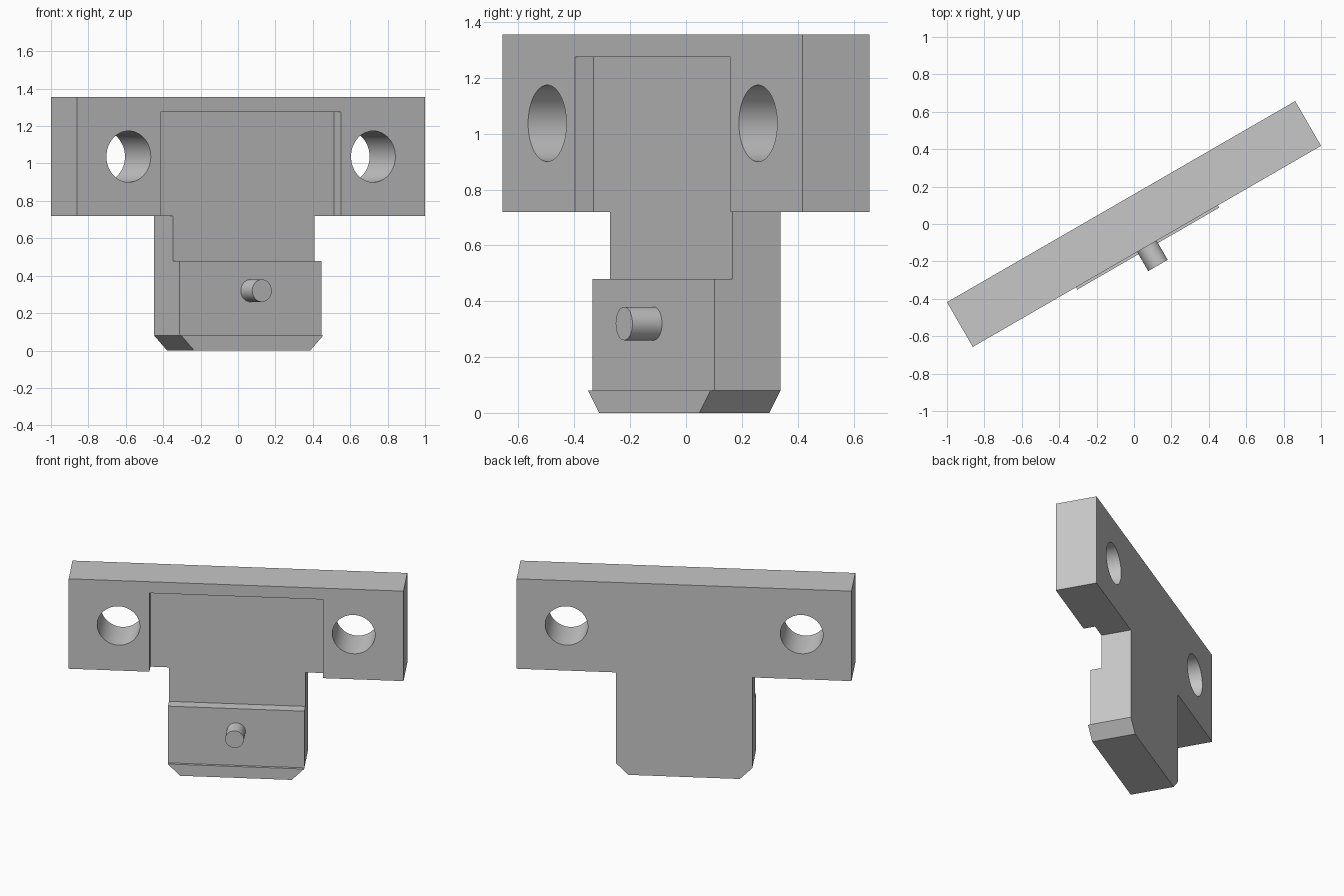
import bpy, bmesh, math
from mathutils import Matrix

default = bpy.data.objects.get("Cube")
if default:
    bpy.data.objects.remove(default, do_unlink=True)

TURN = Matrix.Rotation(math.radians(30), 4, 'Z')

grey = bpy.data.materials.new("light_grey")
grey.use_nodes = True
colour = (0.57, 0.57, 0.57, 1)
grey.diffuse_color = colour
grey.node_tree.nodes["Principled BSDF"].inputs["Base Color"].default_value = colour


def extrude(name, outline, front, back):
    """Extrude an (x, z) outline along the depth axis, turned with the bracket."""
    bm = bmesh.new()
    face = bm.faces.new([bm.verts.new((x, front, z)) for x, z in outline])
    made = bmesh.ops.extrude_face_region(bm, geom=[face])["geom"]
    verts = [g for g in made if isinstance(g, bmesh.types.BMVert)]
    bmesh.ops.translate(bm, verts=verts, vec=(0, back - front, 0))
    bmesh.ops.recalc_face_normals(bm, faces=bm.faces)
    bm.transform(TURN)
    mesh = bpy.data.meshes.new(name)
    bm.to_mesh(mesh)
    bm.free()
    mesh.materials.append(grey)
    obj = bpy.data.objects.new(name, mesh)
    bpy.context.collection.objects.link(obj)
    return obj


def rect(half, low, high):
    return [(-half, low), (half, low), (half, high), (-half, high)]


def circle(x, z, r, n=64):
    steps = [2 * math.pi * i / n for i in range(n)]
    return [(x + r * math.cos(a), z + r * math.sin(a)) for a in steps]


def activate(obj):
    bpy.ops.object.select_all(action='DESELECT')
    obj.select_set(True)
    bpy.context.view_layer.objects.active = obj


def cut(target, outline, front, back):
    cutter = extrude("cutter", outline, front, back)
    cutter.hide_render = True
    mod = target.modifiers.new("cut", 'BOOLEAN')
    mod.operation = 'DIFFERENCE'
    mod.solver = 'EXACT'
    mod.object = cutter
    activate(target)
    bpy.ops.object.modifier_apply(modifier=mod.name)
    bpy.data.objects.remove(cutter, do_unlink=True)


# T-shaped bracket with chamfered foot corners
BAR, STEM, CHAMFER = 1.075, 0.438, 0.08
half = [(STEM - CHAMFER, 0), (STEM, CHAMFER), (STEM, 0.72), (BAR, 0.72), (BAR, 1.355)]
bracket = extrude("bracket", half + [(-x, z) for x, z in reversed(half)], -0.152, 0.138)

# Front steps: crossbar face, foot block face above the lip, and shallow recess
cut(bracket, rect(1.2, 0.47, 1.5), -0.3, -0.138)
cut(bracket, rect(0.6, 0.08, 0.48), -0.3, -0.134)
cut(bracket, rect(0.557, 0.48, 1.275), -0.3, -0.061)

# Mounting holes
for side in (-1, 1):
    cut(bracket, circle(side * 0.755, 1.037, 0.137), -0.4, 0.4)

# Locating pin on the foot
pin = extrude("locating_pin", circle(0, 0.32, 0.06, 48), -0.256, -0.1)

for obj in (bracket, pin):
    activate(obj)
    bpy.ops.object.shade_smooth_by_angle(angle=math.radians(30))
